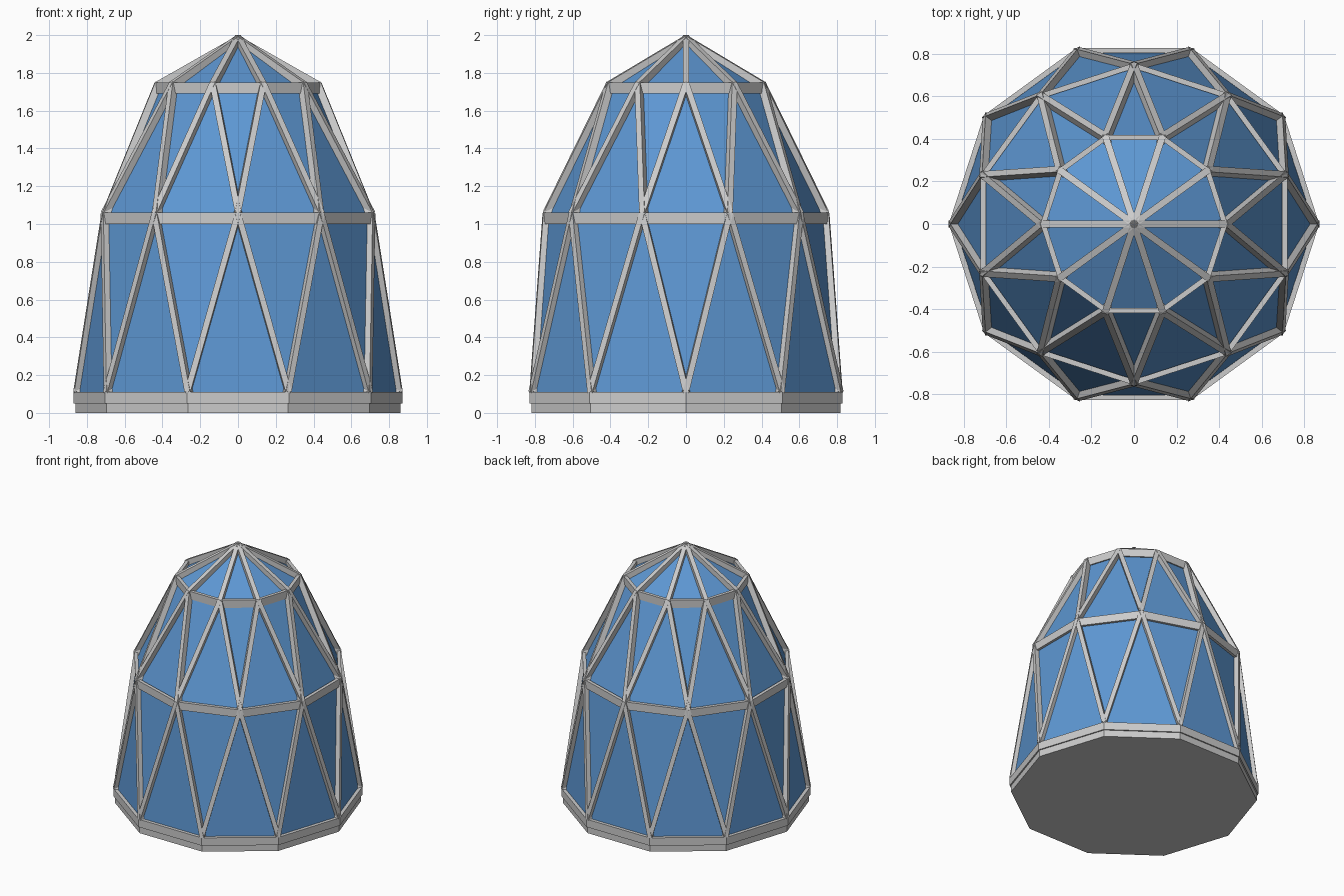
import bpy, bmesh, math
from mathutils import Vector

if "Cube" in bpy.data.objects:
    bpy.data.objects.remove(bpy.data.objects["Cube"])

N = 10
BAR_H, BAR_T = 0.06, 0.025     # ring bar height and thickness
STRUT_W, STRUT_D = 0.032, 0.05
# tiers: radius, top height, rotation in half steps
TIERS = [(0.87, 0.11, 0), (0.757, 1.06, 1), (0.44, 1.75, 0)]
APEX = Vector((0, 0, 2.0))


def node(r, z, i, half=0):
    a = 2 * math.pi * (i + half / 2) / N
    return Vector((r * math.cos(a), r * math.sin(a), z))


def finish(name, bm, mat=None):
    bmesh.ops.recalc_face_normals(bm, faces=bm.faces)
    me = bpy.data.meshes.new(name)
    bm.to_mesh(me)
    bm.free()
    ob = bpy.data.objects.new(name, me)
    bpy.context.collection.objects.link(ob)
    if mat:
        me.materials.append(mat)
    return ob


def add_strut(bm, p, q):
    # rectangular bar whose outer face lies on the line p-q
    d = (q - p).normalized()
    mid = (p + q) / 2
    out = Vector((mid.x, mid.y, 0))
    out = (out - d * out.dot(d)).normalized()
    side = d.cross(out) * STRUT_W / 2
    rings = []
    for e in (p, q):
        rings.append([bm.verts.new(e + s * side - out * t)
                      for s, t in ((1, 0), (-1, 0), (-1, STRUT_D), (1, STRUT_D))])
    a, b = rings
    bm.faces.new(a)
    bm.faces.new(b[::-1])
    for i in range(4):
        j = (i + 1) % 4
        bm.faces.new((a[i], a[j], b[j], b[i]))


# plinth
bm = bmesh.new()
low = [bm.verts.new(node(0.86, 0, i)) for i in range(N)]
face = bm.faces.new(low)
ext = bmesh.ops.extrude_face_region(bm, geom=[face])["geom"]
bmesh.ops.translate(bm, vec=(0, 0, 0.05), verts=[v for v in ext if isinstance(v, bmesh.types.BMVert)])
if not face.is_valid or len(bm.faces) < N + 2:
    bm.faces.new(low)
finish("base_plinth", bm)

# horizontal ring beams
for name, (r, z, h) in zip(("bottom_ring", "middle_ring", "upper_ring"), TIERS):
    bm = bmesh.new()
    ri = r - BAR_T / math.cos(math.pi / N)
    loops = [[bm.verts.new(node(rr, zz, i, h)) for i in range(N)]
             for rr, zz in ((r, z - BAR_H), (r, z), (ri, z), (ri, z - BAR_H))]
    for k in range(4):
        a, b = loops[k], loops[(k + 1) % 4]
        for i in range(N):
            j = (i + 1) % N
            bm.faces.new((a[i], a[j], b[j], b[i]))
    finish(name, bm)

# zigzag struts and roof struts
outer = [[node(r, z, i, h) for i in range(N)] for r, z, h in TIERS]
lower, upper, roof = bmesh.new(), bmesh.new(), bmesh.new()
for i in range(N):
    for k in (0, -1):
        add_strut(lower, outer[0][i], outer[1][(i + k) % N])
        add_strut(upper, outer[1][(i + k) % N], outer[2][i])
    add_strut(roof, outer[2][i], APEX)
finish("lower_struts", lower)
finish("upper_struts", upper)
finish("roof_struts", roof)

# recessed glass panels
glass = bpy.data.materials.new("blue_glass")
glass.diffuse_color = (0.11, 0.31, 0.65, 1)
glass.use_nodes = True
glass.node_tree.nodes["Principled BSDF"].inputs["Base Color"].default_value = glass.diffuse_color
bm = bmesh.new()
g = [[bm.verts.new(node(r - 0.025, z - 0.03, i, h)) for i in range(N)] for r, z, h in TIERS]
top = bm.verts.new(APEX - Vector((0, 0, 0.03)))
for i in range(N):
    j = (i + 1) % N
    bm.faces.new((g[0][i], g[0][j], g[1][i]))
    bm.faces.new((g[0][j], g[1][j], g[1][i]))
    bm.faces.new((g[1][i], g[2][j], g[2][i]))
    bm.faces.new((g[1][i], g[1][j], g[2][j]))
    bm.faces.new((g[2][i], g[2][j], top))
finish("glass_panels", bm, glass)
